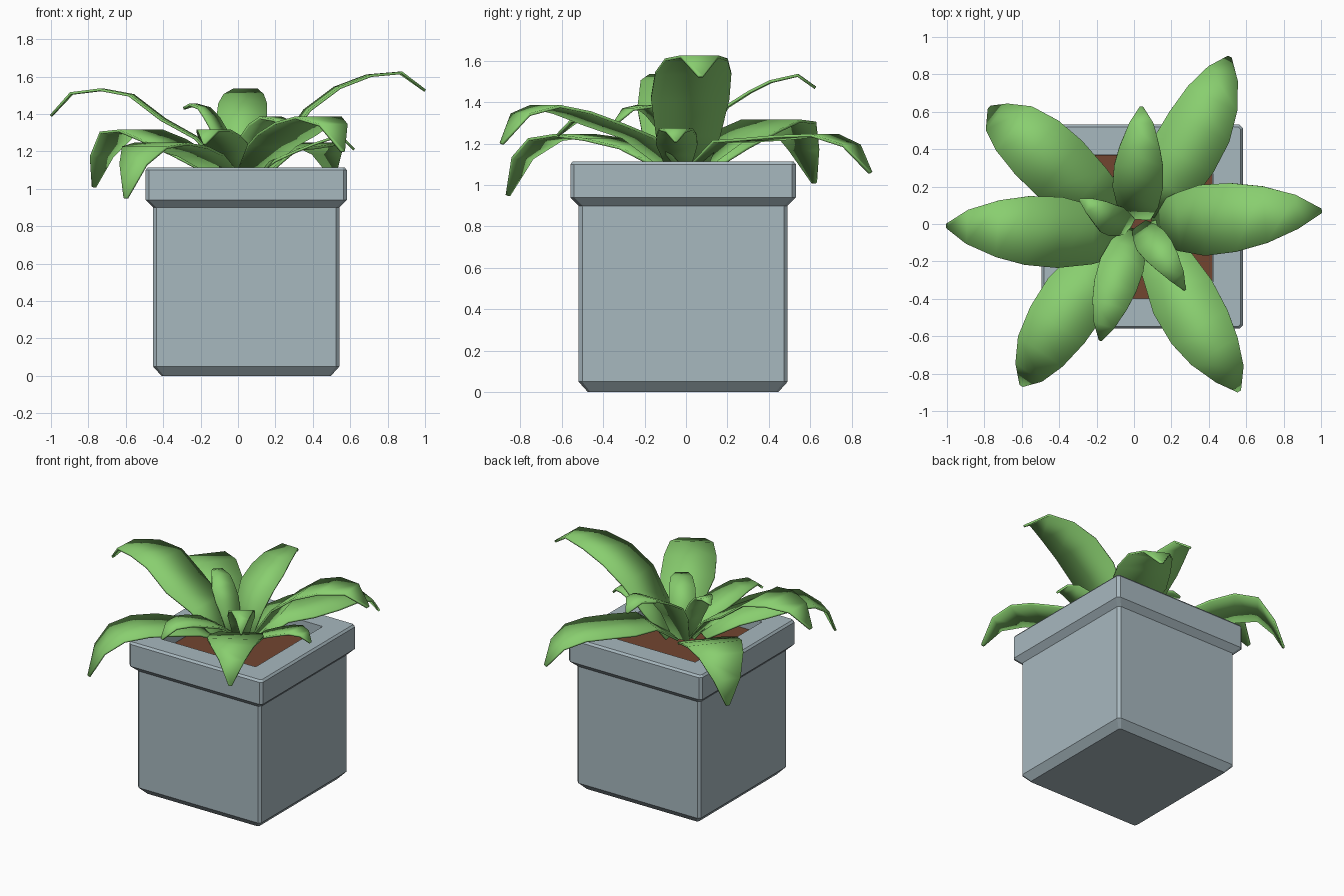
import bpy, bmesh
from mathutils import Vector


def material(name, color):
    m = bpy.data.materials.new(name)
    m.diffuse_color = (*color, 1)
    return m


GREEN = material("leaf_green", (0.25, 0.62, 0.16))
BROWN = material("soil_brown", (0.17, 0.06, 0.03))
STONE = material("pot_grey", (0.39, 0.48, 0.52))


def make_object(name, bm, mat):
    bmesh.ops.recalc_face_normals(bm, faces=bm.faces)
    me = bpy.data.meshes.new(name)
    bm.to_mesh(me)
    bm.free()
    me.materials.append(mat)
    ob = bpy.data.objects.new(name, me)
    bpy.context.collection.objects.link(ob)
    return ob


def square_loft(name, rings, mat):
    """Stack chamfered squares (outset, z, corner chamfer), capped at both ends."""
    cx, cy, bx, by = 0.044, -0.014, 0.498, 0.505
    bm = bmesh.new()
    loops = []
    for o, z, c in rings:
        x, y = bx + o, by + o
        pts = [(x, y - c), (x - c, y), (c - x, y), (-x, y - c),
               (-x, c - y), (c - x, -y), (x - c, -y), (x, c - y)]
        loops.append([bm.verts.new((cx + px, cy + py, z)) for px, py in pts])
    for a, b in zip(loops, loops[1:]):
        for i in range(8):
            j = (i + 1) % 8
            bm.faces.new((a[i], a[j], b[j], b[i]))
    bm.faces.new(loops[0])
    bm.faces.new(loops[-1])
    return make_object(name, bm, mat)


# Square pot with overhanging rim, and the soil inside it
square_loft("pot", [(-0.045, 0, 0.012), (0, 0.05, 0.018), (0, 0.90, 0.018),
                    (0.04, 0.94, 0.018), (0.04, 1.10, 0.018), (0.028, 1.115, 0.012),
                    (-0.12, 1.115, 0.005), (-0.12, 1.0, 0.005)], STONE)
square_loft("soil", [(-0.121, 1.005, 0.005), (-0.121, 1.03, 0.005)], BROWN)

TAPER = [0.5, 0.82, 1, 0.97, 0.8, 0.48, 0.06]


def leaf(name, half_width, path):
    """Arching blade: seven spine points, each widened horizontally."""
    pts = [Vector(p) for p in path]
    d = pts[-1] - pts[0]
    side = Vector((-d.y, d.x, 0)).normalized()
    bm = bmesh.new()
    rows = []
    for p, t in zip(pts, TAPER):
        w = side * half_width * t
        rows.append((bm.verts.new(p - w), bm.verts.new(p + w)))
    for a, b in zip(rows, rows[1:]):
        bm.faces.new((a[0], b[0], b[1], a[1]))
    ob = make_object(name, bm, GREEN)
    s = ob.modifiers.new("thickness", "SOLIDIFY")
    s.thickness = 0.014
    s.offset = 0
    bpy.context.view_layer.objects.active = ob
    ob.select_set(True)
    bpy.ops.object.shade_smooth_by_angle(angle=0.6)
    ob.select_set(False)


# Large outer leaves
leaf("leaf_right", 0.19, [(.10, 0, 1.06), (.24, .01, 1.24), (.37, .02, 1.42),
     (.53, .035, 1.54), (.70, .05, 1.605), (.87, .065, 1.62), (1.0, .07, 1.525)])
leaf("leaf_left", 0.19, [(-.05, -.07, 1.08), (-.22, -.06, 1.27), (-.40, -.045, 1.37),
     (-.57, -.035, 1.50), (-.73, -.025, 1.53), (-.89, -.015, 1.51), (-1.0, -.01, 1.39)])
leaf("leaf_back_right", 0.185, [(.08, .05, 1.08), (.18, .20, 1.21), (.26, .36, 1.22),
     (.35, .52, 1.235), (.42, .67, 1.24), (.475, .80, 1.19), (.51, .89, 1.06)])
leaf("leaf_back_left", 0.19, [(-.08, .05, 1.07), (-.25, .18, 1.18), (-.40, .30, 1.26),
     (-.52, .41, 1.31), (-.64, .51, 1.30), (-.73, .57, 1.17), (-.77, .62, 1.01)])
leaf("leaf_front_right", 0.18, [(.07, -.06, 1.08), (.18, -.23, 1.23), (.26, -.39, 1.29),
     (.35, -.55, 1.35), (.43, -.68, 1.38), (.51, -.80, 1.34), (.56, -.89, 1.20)])
leaf("leaf_front_left", 0.18, [(-.07, -.08, 1.08), (-.20, -.24, 1.18), (-.31, -.39, 1.22),
     (-.41, -.54, 1.24), (-.50, -.68, 1.22), (-.56, -.79, 1.13), (-.60, -.86, .95)])

# Medium inner leaves
leaf("leaf_back", 0.135, [(.02, .03, 1.06), (.02, .10, 1.25), (.02, .20, 1.38),
     (.025, .31, 1.45), (.03, .41, 1.50), (.04, .54, 1.53), (.04, .625, 1.47)])
leaf("leaf_front", 0.12, [(.0, -.03, 1.06), (-.03, -.12, 1.17), (-.065, -.22, 1.24),
     (-.10, -.33, 1.28), (-.13, -.43, 1.31), (-.16, -.54, 1.31), (-.18, -.62, 1.24)])
leaf("leaf_low_right", 0.10, [(.08, -.04, 1.06), (.20, -.04, 1.15), (.31, -.045, 1.20),
     (.41, -.045, 1.24), (.50, -.05, 1.27), (.57, -.05, 1.26), (.62, -.05, 1.21)])

# Small centre leaves
leaf("centre_leaf_front", 0.09, [(.03, -.01, 1.06), (.06, -.05, 1.20), (.09, -.09, 1.28),
     (.13, -.14, 1.34), (.175, -.20, 1.38), (.23, -.28, 1.365), (.27, -.35, 1.29)])
leaf("centre_leaf_left", 0.085, [(-.02, -.01, 1.06), (-.06, 0, 1.22), (-.10, .015, 1.31),
     (-.14, .03, 1.38), (-.18, .06, 1.43), (-.24, .10, 1.45), (-.29, .13, 1.43)])
